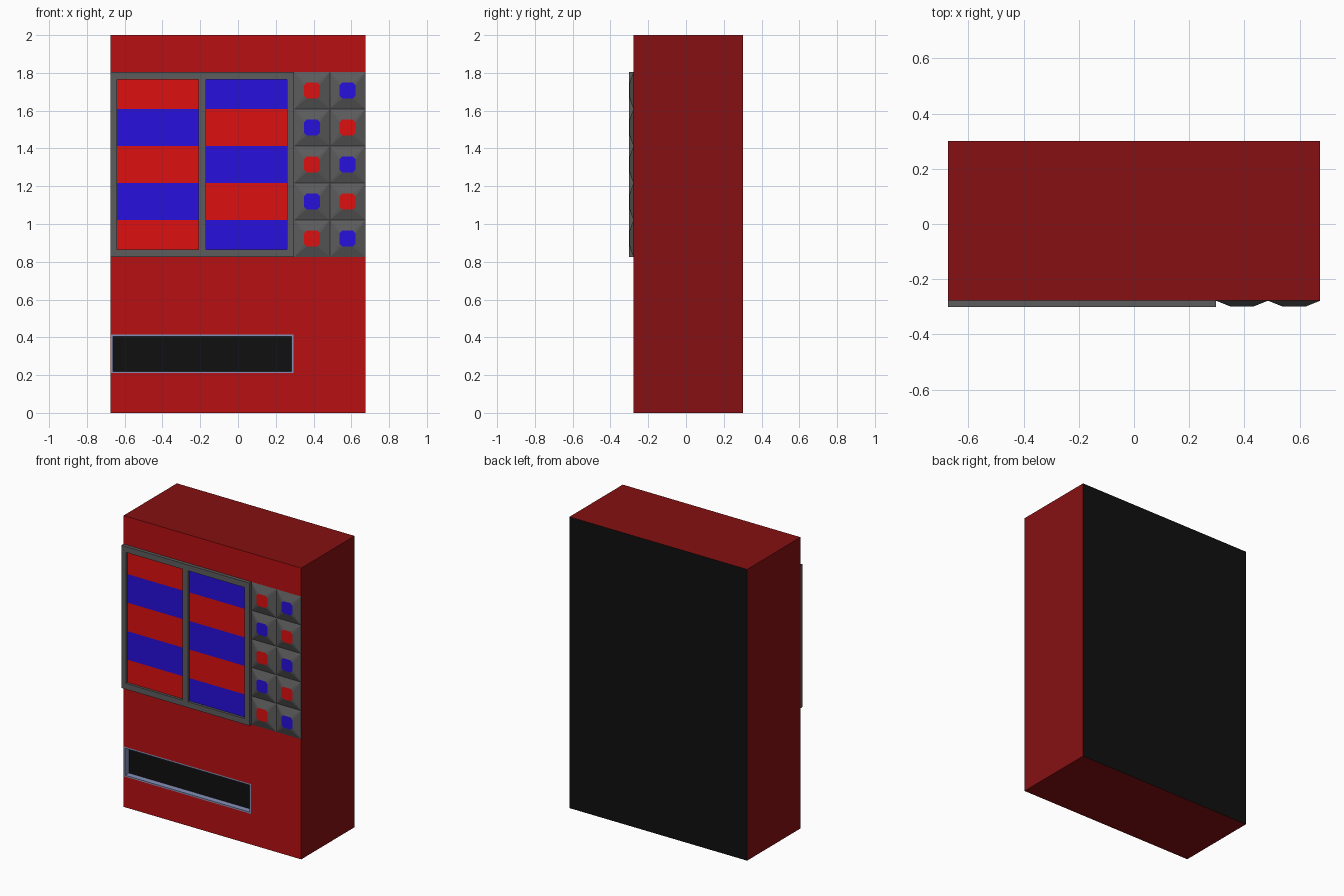
import bpy, bmesh

if "Cube" in bpy.data.objects:
    bpy.data.objects.remove(bpy.data.objects["Cube"])

def mat(name, r, g, b):
    m = bpy.data.materials.new(name)
    m.diffuse_color = (r, g, b, 1)
    m.use_nodes = True
    m.node_tree.nodes["Principled BSDF"].inputs["Base Color"].default_value = m.diffuse_color
    return m

front_red = mat("front_red", 0.48, 0.005, 0.006)
side_red = mat("side_red", 0.24, 0.005, 0.006)
black = mat("black", 0.005, 0.005, 0.005)
grey = mat("dark_grey", 0.107, 0.107, 0.107)
bright_red = mat("bright_red", 0.72, 0.005, 0.005)
blue = mat("blue", 0.02, 0.005, 0.72)
steel = mat("steel_blue", 0.235, 0.28, 0.47)

W, BACK, FRONT, FACE, H = 0.675, 0.301, -0.278, -0.301, 2.0

def finish(name, bm, mats):
    bmesh.ops.remove_doubles(bm, verts=bm.verts, dist=1e-5)
    me = bpy.data.meshes.new(name)
    bm.to_mesh(me)
    bm.free()
    for m in mats:
        me.materials.append(m)
    ob = bpy.data.objects.new(name, me)
    bpy.context.collection.objects.link(ob)
    return ob

def face(bm, pts, mi=0):
    f = bm.faces.new([bm.verts.new(p) for p in pts])
    f.material_index = mi

def rect(x0, x1, z0, z1, y):
    # corners counter-clockwise as seen from the front
    return [(x0, y, z0), (x1, y, z0), (x1, y, z1), (x0, y, z1)]

def bridge(bm, a, b, mi=0):
    # quads joining two outlines, outer to inner
    n = len(a)
    for i in range(n):
        j = (i + 1) % n
        face(bm, [a[i], a[j], b[j], b[i]], mi)

def box(bm, x0, x1, z0, z1, y0, y1):
    f, b = rect(x0, x1, z0, z1, y0), rect(x0, x1, z0, z1, y1)
    face(bm, f)
    face(bm, b[::-1])
    bridge(bm, b, f)

# Cabinet: bright front with slot opening, darker sides, black back
outer, rear = rect(-W, W, 0, H, FRONT), rect(-W, W, 0, H, BACK)
slot = rect(-0.672, 0.295, 0.21, 0.415, FRONT)
bm = bmesh.new()
bridge(bm, outer, slot, 0)
bridge(bm, rear, outer, 1)
face(bm, rear[::-1], 2)
finish("cabinet", bm, [front_red, side_red, black])

# Delivery slot: flush rim, recessed walls and black back
bm = bmesh.new()
lip = rect(-0.662, 0.283, 0.22, 0.405, FRONT)
deep = rect(-0.662, 0.283, 0.22, 0.405, FRONT + 0.04)
bridge(bm, slot, lip, 0)
bridge(bm, lip, deep, 0)
face(bm, deep, 1)
finish("delivery_slot", bm, [steel, black])

# Display frame: three posts and the rails between them
Z0, Z1, B = 0.825, 1.805, 0.04
windows = [(-0.64, -0.21), (-0.17, 0.26)]
bm = bmesh.new()
for x0, x1 in [(-W, -0.64), (-0.21, -0.17), (0.26, 0.297)]:
    box(bm, x0, x1, Z0, Z1, FACE, FRONT)
for x0, x1 in windows:
    box(bm, x0, x1, Z0, Z0 + B, FACE, FRONT)
    box(bm, x0, x1, Z1 - B, Z1, FACE, FRONT)
finish("display_frame", bm, [grey])

# Striped display panels behind the frame
ROW = (Z1 - Z0) / 5
for c, (x0, x1) in enumerate(windows):
    bm = bmesh.new()
    for r in range(5):
        lo = max(Z0 + r * ROW, Z0 + B)
        hi = min(Z0 + (r + 1) * ROW, Z1 - B)
        face(bm, rect(x0, x1, lo, hi, FRONT - 0.006), (r + c) % 2)
    finish("display_panel_%d" % (c + 1), bm, [bright_red, blue])

# Keypad: tapered blocks with coloured octagonal tops
X0 = 0.297
COL = (W - X0) / 2
TOP, R, K = FACE + 0.002, 0.042, 0.028
for c in range(2):
    for r in range(5):
        x0, z0 = X0 + c * COL, Z0 + r * ROW
        cx, cz = x0 + COL / 2, z0 + ROW / 2
        base = rect(x0, x0 + COL, z0, z0 + ROW, FRONT)
        octagon = [(cx + a, TOP, cz + b) for a, b in
                   [(-R, -K), (-K, -R), (K, -R), (R, -K),
                    (R, K), (K, R), (-K, R), (-R, K)]]
        bm = bmesh.new()
        for i in range(4):
            j = (i + 1) % 4
            p, q = octagon[2 * i], octagon[2 * i + 1]
            face(bm, [base[i], q, p])
            face(bm, [base[i], base[j], octagon[(2 * i + 2) % 8], q])
        face(bm, octagon, 1)
        finish("button_%d_%d" % (c + 1, r + 1), bm,
               [grey, blue if (r + c) % 2 else bright_red])
